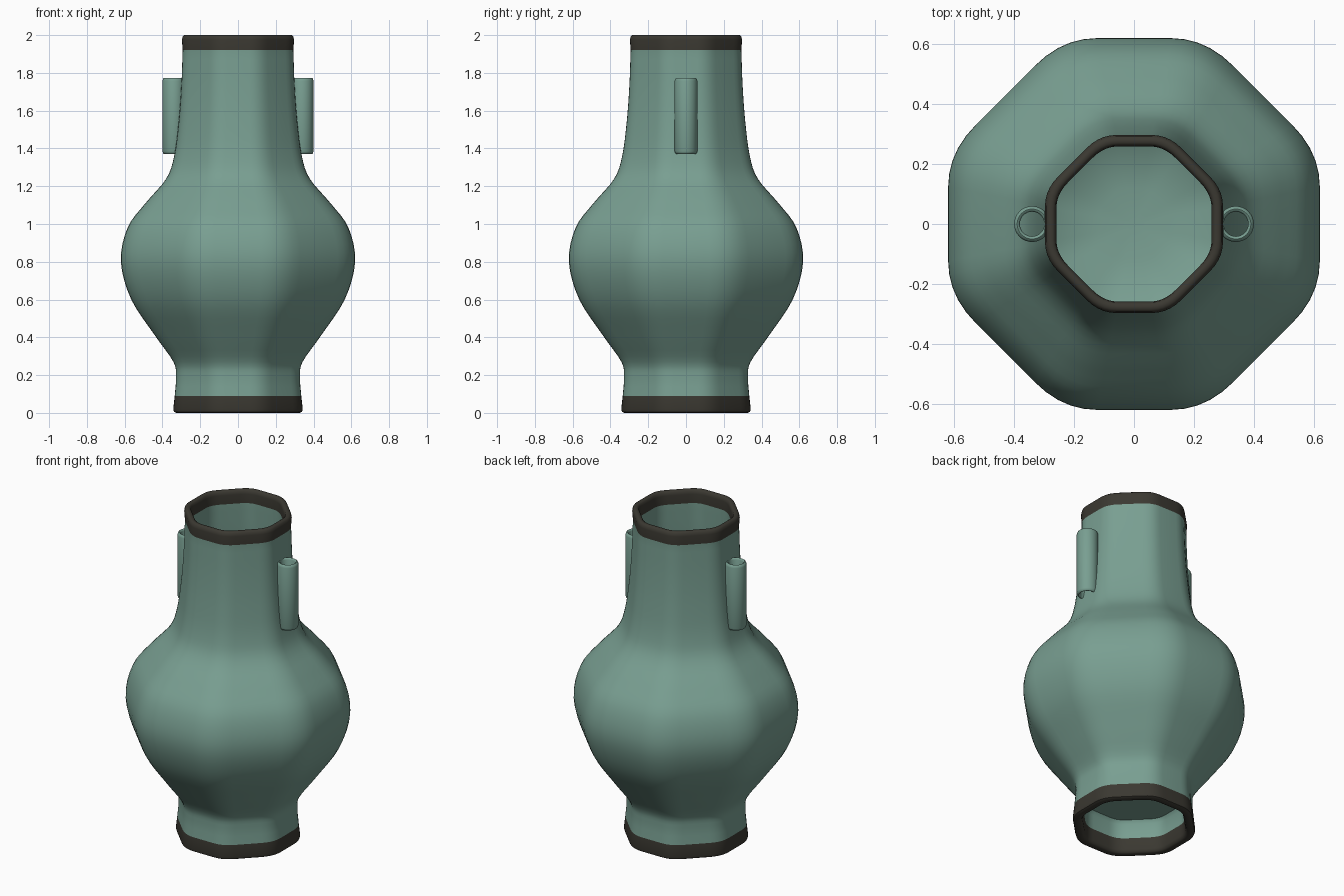
import bpy, bmesh, math
from mathutils import Vector

if "Cube" in bpy.data.objects:
    bpy.data.objects.remove(bpy.data.objects["Cube"])


def material(name, rgb):
    m = bpy.data.materials.new(name)
    m.diffuse_color = (*rgb, 1)
    m.use_nodes = True
    m.node_tree.nodes["Principled BSDF"].inputs["Base Color"].default_value = m.diffuse_color
    return m


GLAZE = material("celadon_glaze", (0.19, 0.345, 0.285))
DARK = material("dark_brown_edge", (0.043, 0.040, 0.031))


def smooth_curve(pts, steps=4):
    """Catmull-Rom curve through the points."""
    p = [Vector(q) for q in pts]
    p = [2 * p[0] - p[1]] + p + [2 * p[-1] - p[-2]]
    out = []
    for i in range(1, len(p) - 2):
        a, b, c, d = p[i - 1:i + 3]
        for k in range(steps):
            t = k / steps
            out.append(0.5 * (2 * b + (c - a) * t + (2 * a - 5 * b + 4 * c - d) * t * t
                              + (3 * b - a - 3 * c + d) * t ** 3))
    return [tuple(q) for q in out] + [tuple(pts[-1])]


def rounded_octagon():
    """Unit octagon with flats on the axes and softened corners."""
    c = 0.385
    corners = []
    for i in range(4):
        a = i * math.pi / 2
        for x, y in ((1, -c), (1, c)):
            corners.append(Vector((x * math.cos(a) - y * math.sin(a),
                                   x * math.sin(a) + y * math.cos(a))))
    out = []
    for i, p in enumerate(corners):
        s = p.lerp(corners[i - 1], 0.24)
        e = p.lerp(corners[(i + 1) % 8], 0.24)
        for k in range(6):
            t = k / 5
            out.append(s * (1 - t) ** 2 + p * 2 * t * (1 - t) + e * t * t)
    return out


def lathe(name, section, profile, closed=False, offset=(0, 0, 0)):
    """Sweep a (radius, height) profile round a cross-section."""
    bm = bmesh.new()
    rings = []
    for r, z in profile:
        if r == 0:
            rings.append([bm.verts.new((0, 0, z))] * len(section))
        else:
            rings.append([bm.verts.new((r * p[0], r * p[1], z)) for p in section])
    pairs = list(zip(rings, rings[1:]))
    if closed:
        pairs.append((rings[-1], rings[0]))
    n = len(section)
    for a, b in pairs:
        for i in range(n):
            j = (i + 1) % n
            vs = list(dict.fromkeys((a[i], a[j], b[j], b[i])))
            bm.faces.new(vs)
    bmesh.ops.recalc_face_normals(bm, faces=bm.faces)
    me = bpy.data.meshes.new(name)
    bm.to_mesh(me)
    bm.free()
    ob = bpy.data.objects.new(name, me)
    ob.location = offset
    bpy.context.collection.objects.link(ob)
    me.materials.append(GLAZE)
    bpy.ops.object.select_all(action='DESELECT')
    ob.select_set(True)
    bpy.context.view_layer.objects.active = ob
    bpy.ops.object.shade_smooth_by_angle(angle=math.radians(45))
    return ob


# Vase body: recessed foot, outer wall, rim, inner wall and floor
outer = smooth_curve([(0.335, 0.09), (0.328, 0.19), (0.342, 0.27), (0.44, 0.41),
                      (0.565, 0.60), (0.62, 0.80), (0.585, 0.98), (0.49, 1.11),
                      (0.38, 1.24), (0.338, 1.36), (0.314, 1.54), (0.30, 1.73),
                      (0.293, 1.92)])
foot = [(0, 0.2), (0.27, 0.2), (0.285, 0.18), (0.285, 0.09), (0.288, 0.02), (0.295, 0.005),
        (0.305, 0), (0.328, 0), (0.339, 0.006), (0.343, 0.02)]
rim = [(0.297, 1.975), (0.293, 1.993), (0.284, 2.0), (0.271, 2.0), (0.262, 1.993),
       (0.259, 1.975)]
inner = [(r - 0.034, z) for r, z in reversed(outer) if z > 0.3]
floor = [(0.25, 0.26), (0.12, 0.24), (0, 0.235)]
body = lathe("vase_body", rounded_octagon(), foot + outer + rim + inner + floor)

# Dark bands on foot and rim by height
body.data.materials.append(DARK)
for f in body.data.polygons:
    if f.center.z < 0.09 or f.center.z > 1.92:
        f.material_index = 1

# Tubular lug handles on both sides of the neck
circle = [(math.cos(i * math.pi / 16), math.sin(i * math.pi / 16)) for i in range(32)]
tube = [(0.041, 1.38), (0.045, 1.372), (0.05, 1.37), (0.056, 1.373), (0.06, 1.385),
        (0.06, 1.758), (0.056, 1.77), (0.05, 1.774), (0.045, 1.772), (0.041, 1.764)]
for side, x in (("left", -0.34), ("right", 0.34)):
    lathe(side + "_tube_handle", circle, tube, True, (x, 0, 0))
